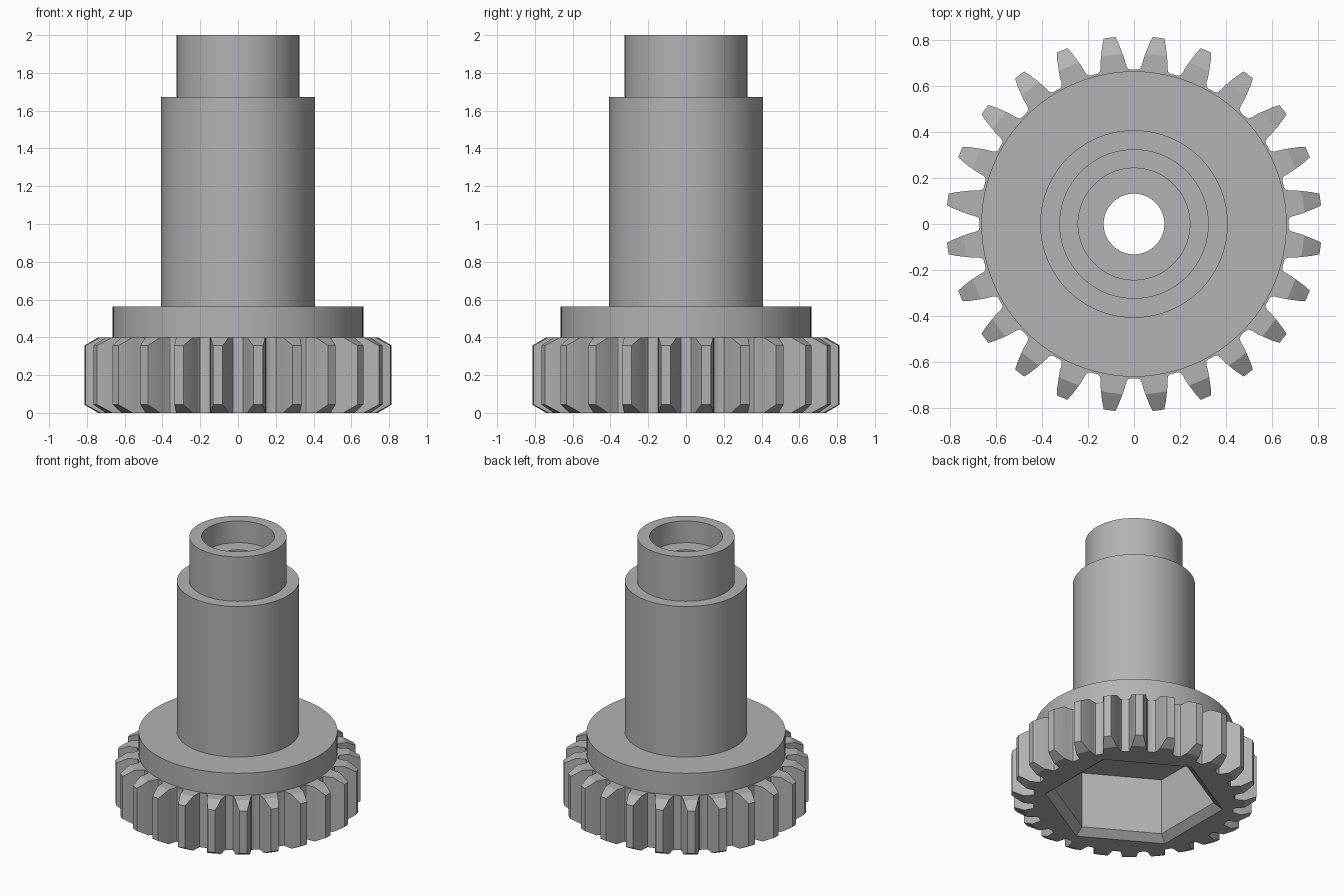
import bpy, bmesh, math
from math import sin, cos, pi

if "Cube" in bpy.data.objects:
    bpy.data.objects.remove(bpy.data.objects["Cube"], do_unlink=True)

TEETH = 24
GEAR_TOP, GEAR_R = 0.4, 0.82
POCKET_R, POCKET_TOP, CHAMFER = 0.6, 0.46, 0.045

steel = bpy.data.materials.new("grey_metal")
steel.use_nodes = True
colour = (0.45, 0.45, 0.45, 1)
steel.diffuse_color = colour
steel.node_tree.nodes["Principled BSDF"].inputs["Base Color"].default_value = colour


def add_object(name, bm):
    bmesh.ops.recalc_face_normals(bm, faces=bm.faces)
    mesh = bpy.data.meshes.new(name)
    bm.to_mesh(mesh)
    bm.free()
    mesh.materials.append(steel)
    obj = bpy.data.objects.new(name, mesh)
    bpy.context.collection.objects.link(obj)
    return obj


def stack(name, rings):
    """Solid from rings of equal point count, capped at both ends."""
    bm = bmesh.new()
    loops = [[bm.verts.new(p) for p in ring] for ring in rings]
    n = len(loops[0])
    for low, high in zip(loops, loops[1:]):
        for i in range(n):
            j = (i + 1) % n
            bm.faces.new((low[i], low[j], high[j], high[i]))
    bm.faces.new(loops[0][::-1])
    bm.faces.new(loops[-1])
    return add_object(name, bm)


def circle(r, z, n=96, turn=0.0):
    return [(r * cos(turn + 2 * pi * i / n), r * sin(turn + 2 * pi * i / n), z)
            for i in range(n)]


def tube(name, profile, n=96):
    """Lathe a closed (radius, height) profile around z."""
    bm = bmesh.new()
    cols = [[bm.verts.new((r * cos(2 * pi * i / n), r * sin(2 * pi * i / n), z))
             for r, z in profile] for i in range(n)]
    m = len(profile)
    for i in range(n):
        a, b = cols[i], cols[(i + 1) % n]
        for k in range(m):
            bm.faces.new((a[k], b[k], b[(k + 1) % m], a[(k + 1) % m]))
    return add_object(name, bm)


def apply_boolean(obj, cutter, operation):
    mod = obj.modifiers.new("cut", 'BOOLEAN')
    mod.operation, mod.solver, mod.object = operation, 'EXACT', cutter
    bpy.context.view_layer.objects.active = obj
    bpy.ops.object.modifier_apply(modifier=mod.name)


# Toothed ring: (radius, half width) up one flank, mirrored for the other
flank = [(0.668, 0.074), (0.673, 0.062), (0.688, 0.056), (0.72, 0.052),
         (0.75, 0.045), (0.785, 0.036), (0.817, 0.025)]
tooth = [(r, -w) for r, w in flank] + [(r, w) for r, w in reversed(flank)]
outline = []
for t in range(TEETH):
    a = 2 * pi * (t + 0.5) / TEETH
    outline += [(r * cos(a) - w * sin(a), r * sin(a) + w * cos(a)) for r, w in tooth]
gear = stack("gear_ring", [[(x, y, z) for x, y in outline] for z in (0, GEAR_TOP)])

# Conical blank that chamfers both ends of the teeth
blank = stack("chamfer_blank", [circle(r, z, 192) for r, z in (
    (0.715, -0.015), (GEAR_R, CHAMFER), (GEAR_R, GEAR_TOP - CHAMFER),
    (0.715, GEAR_TOP + 0.015))])

# Flange, barrel and neck with a counterbored through hole
shaft = tube("flanged_shaft", [
    (0.132, GEAR_TOP), (0.664, GEAR_TOP), (0.664, 0.563), (0.408, 0.563),
    (0.408, 1.673), (0.325, 1.673), (0.325, 2.0), (0.243, 2.0),
    (0.243, 1.84), (0.132, 1.84)])

# Hexagonal socket with a chamfered mouth
socket = stack("socket_cutter", [circle(r, z, 6, pi / 6) for r, z in (
    (POCKET_R + 0.02, -0.015), (POCKET_R - 0.06, CHAMFER), (POCKET_R - 0.06, POCKET_TOP))])

apply_boolean(gear, blank, 'INTERSECT')
apply_boolean(gear, socket, 'DIFFERENCE')
apply_boolean(shaft, socket, 'DIFFERENCE')
for helper in (blank, socket):
    bpy.data.objects.remove(helper, do_unlink=True)

# Smooth round walls, crisp edges
bpy.ops.object.select_all(action='DESELECT')
for part in (gear, shaft):
    part.select_set(True)
bpy.context.view_layer.objects.active = shaft
bpy.ops.object.shade_smooth_by_angle(angle=math.radians(25))
